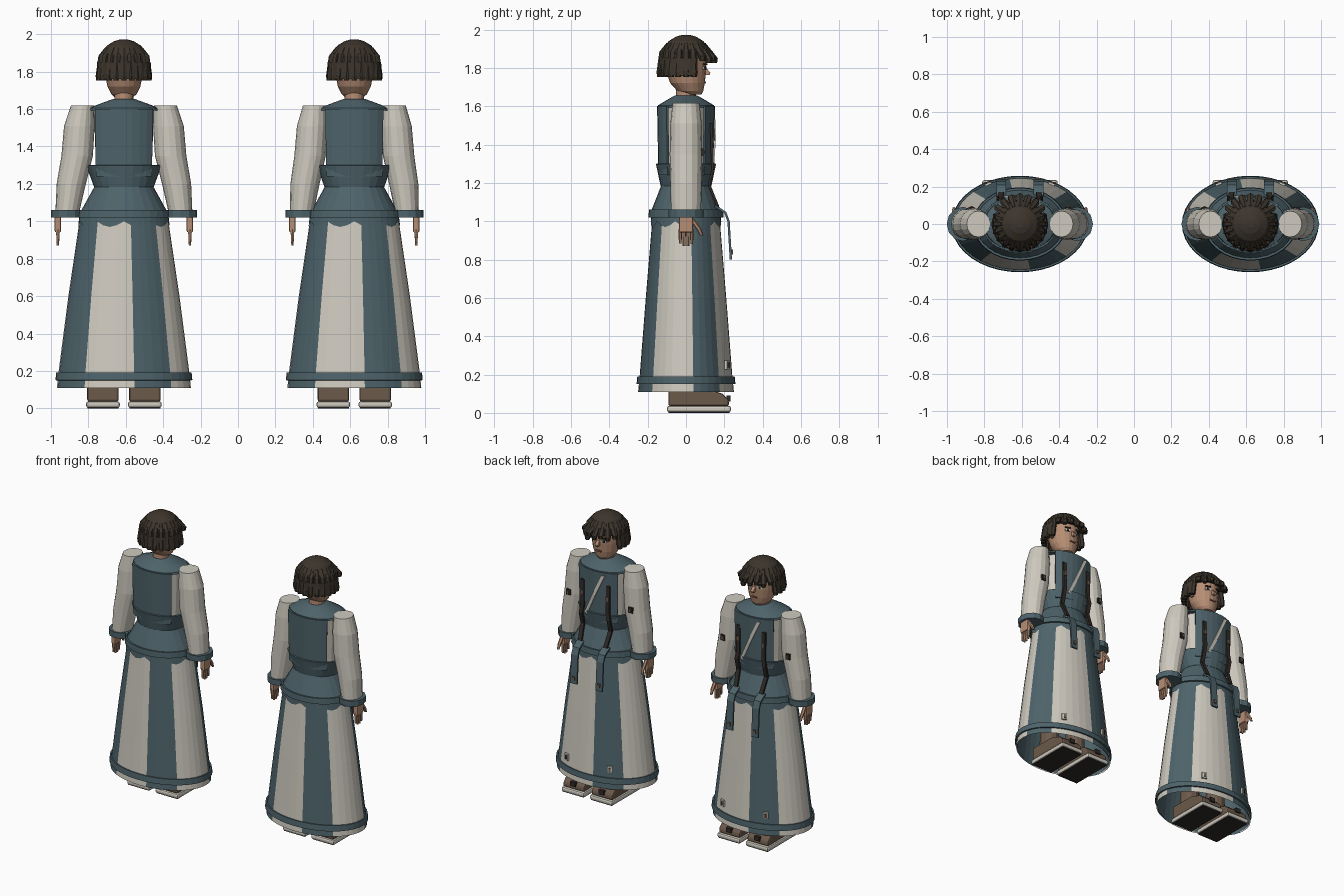
import bpy, bmesh, math
from mathutils import Vector

if "Cube" in bpy.data.objects:
    bpy.data.objects.remove(bpy.data.objects["Cube"])


def material(name, rgb):
    m = bpy.data.materials.new(name)
    m.use_nodes = True
    m.diffuse_color = (*rgb, 1)
    bsdf = next(n for n in m.node_tree.nodes if n.type == 'BSDF_PRINCIPLED')
    bsdf.inputs["Base Color"].default_value = (*rgb, 1)
    return m


TEAL = material("teal cloth", (.075, .125, .145))
CREAM = material("cream cloth", (.62, .59, .52))
SKIN = material("skin", (.47, .27, .175))
HAIR = material("dark hair", (.045, .035, .025))
BROWN = material("brown leather", (.15, .1, .07))
DARK = material("dark leather", (.03, .024, .02))
LIP = material("lips", (.3, .11, .08))

origin = Vector((0, 0, 0))


def finish(name, bm, mats, thickness=0, bevel=0, normals=True):
    if normals:
        bmesh.ops.recalc_face_normals(bm, faces=bm.faces)
    me = bpy.data.meshes.new(name)
    bm.to_mesh(me)
    bm.free()
    ob = bpy.data.objects.new(name, me)
    bpy.context.collection.objects.link(ob)
    ob.location = origin
    for m in mats:
        me.materials.append(m)
    if thickness:
        mod = ob.modifiers.new("thickness", 'SOLIDIFY')
        mod.thickness = thickness
        mod.offset = 0
    if bevel:
        mod = ob.modifiers.new("bevel", 'BEVEL')
        mod.width = bevel
        mod.segments = 2
    return ob


def loft(name, rings, mats, n=20, arc=(0, 360), caps=True, rule=None, thickness=0, wave=0):
    """Skin elliptical rings (z, rx, ry, cx, cy); angle 0 points to -y."""
    bm = bmesh.new()
    full = arc[1] - arc[0] == 360
    count = n if full else n + 1
    rows = []
    for k, ring in enumerate(rings):
        z, rx, ry, cx, cy = (tuple(ring) + (0, 0))[:5]
        row = []
        for i in range(count):
            a = math.radians(arc[0] + (arc[1] - arc[0]) * i / n)
            dip = wave * abs(math.sin(i * math.pi / 4)) if k == 0 else 0
            row.append(bm.verts.new((cx + rx * math.sin(a), cy - ry * math.cos(a), z - dip)))
        rows.append(row)
    for low, high in zip(rows, rows[1:]):
        for i in range(n):
            j = (i + 1) % count
            f = bm.faces.new((low[i], low[j], high[j], high[i]))
            if rule:
                f.material_index = rule(arc[0] + (arc[1] - arc[0]) * (i + .5) / n)
    if full and caps:
        bm.faces.new(rows[0][::-1])
        bm.faces.new(rows[-1])
    return finish(name, bm, mats, thickness)


def box(name, centre, size, mat, turn=0, bevel=0):
    bm = bmesh.new()
    bmesh.ops.create_cube(bm, size=1)
    bmesh.ops.scale(bm, vec=size, verts=bm.verts)
    ob = finish(name, bm, [mat], bevel=bevel)
    ob.location = origin + Vector(centre)
    ob.rotation_euler.z = turn
    return ob


def ribbon(name, path, width, mat, thickness=.008):
    bm = bmesh.new()
    rows = [[bm.verts.new((x + s * width / 2, y, z)) for s in (-1, 1)] for x, y, z in path]
    for a, b in zip(rows, rows[1:]):
        bm.faces.new((a[0], a[1], b[1], b[0]))
    return finish(name, bm, [mat], thickness)


def prism(name, profile, x, width, mat, bevel=0):
    """Extrude a (y, z) outline along x."""
    bm = bmesh.new()
    f = bm.faces.new([bm.verts.new((x - width / 2, y, z)) for y, z in profile])
    new = bmesh.ops.extrude_face_region(bm, geom=[f])["geom"]
    bmesh.ops.translate(bm, vec=(width, 0, 0), verts=[v for v in new if isinstance(v, bmesh.types.BMVert)])
    return finish(name, bm, [mat], bevel=bevel)


def stripe(deg):
    teal = ((9, 45), (99, 135), (189, 225), (279, 324))
    return 0 if any(a < deg < b for a, b in teal) else 1


def build_dress():
    loft("skirt", [(.11, .358, .25), (.19, .35, .242), (.6, .297, .21), (1.02, .235, .175)],
         [TEAL, CREAM], 40, caps=False, rule=stripe)
    loft("skirt_lining", [(.115, .352, .244), (.5, .3, .212)], [TEAL], 40, caps=False)
    loft("hem_trim", [(.15, .361, .253), (.19, .357, .249)], [TEAL], 40, caps=False, thickness=.01)
    loft("scalloped_edge", [(1.0, .245, .184), (1.05, .236, .18)], [TEAL], 40, caps=False, wave=.03)
    loft("peplum", [(1.04, .238, .187), (1.19, .155, .128)], [TEAL], 24)
    loft("peplum_band", [(1.02, .246, .19), (1.06, .242, .187)], [TEAL], 32, caps=False, thickness=.012)
    loft("waistband", [(1.185, .155, .128), (1.3, .197, .152)], [TEAL], 24, caps=False, thickness=.01)
    loft("shirt_body", [(1.18, .15, .12), (1.3, .15, .118), (1.6, .16, .12)], [CREAM], 20)
    for name, mid in (("back_panel", 0), ("front_panel", 180)):
        loft(name, [(1.24, .197, .138), (1.6, .205, .145)], [TEAL], 8, arc=(mid - 48, mid + 48), thickness=.012)
    loft("yoke", [(1.592, .195, .146), (1.605, .19, .145), (1.635, .11, .095), (1.655, .055, .06)], [TEAL], 24)
    # Front sash, braces, hanging tails and buckles
    ribbon("sash", [(-.07, .147, 1.58), (0, .152, 1.43), (.07, .142, 1.28)], .025, CREAM)
    for s in (-1, 1):
        ribbon("brace", [(s * .1, .132, 1.51), (s * .1, .137, 1.32), (s * .11, .14, 1.27),
                         (s * .11, .12, 1.19), (s * .1, .165, 1.08)], .028, DARK, .014)
        box("brace_buckle", (s * .1, .141, 1.42), (.022, .01, .03), BROWN)
        ribbon("tail", [(s * .1, .15, 1.08), (s * .1, .205, 1.045), (s * .1, .222, 1.0),
                        (s * .1, .234, .8)], .052, TEAL, .012)
        box("tail_button", (s * .1, .239, .84), (.02, .012, .025), BROWN)
        box("skirt_tag", (s * .17, .214, .25), (.035, .012, .045), CREAM, -s * .4)
        box("skirt_tag_button", (s * .172, .221, .25), (.014, .01, .025), BROWN, -s * .4)


def build_arms(spread):
    for s in (-1, 1):
        wrist = s * (.305 - spread)
        top = s * (.222 - spread * .4)
        mid = s * (.238 - spread * .6)
        loft("sleeve", [(1.03, .062, .078, wrist), (1.2, .078, .082, (wrist + mid) / 2 + s * .01),
                        (1.35, .084, .085, mid + s * .012), (1.51, .082, .082, mid),
                        (1.618, .062, .07, top)], [CREAM], 16)
        loft("cuff", [(1.02, .086, .092, wrist), (1.06, .086, .092, wrist)], [TEAL], 12)
        box("sleeve_buckle", (mid + s * .02, .085, 1.36), (.032, .014, .04), DARK)
        box("sleeve_buckle_pin", (mid + s * .02, .092, 1.36), (.012, .008, .018), BROWN)
        # Hand with four fingers and a thumb
        hx = wrist + s * .048
        box("palm", (hx, .0, .985), (.035, .075, .09), SKIN, bevel=.01)
        for i, low in enumerate((.885, .87, .87, .88)):
            y = -.03 + i * .02
            loft("finger", [(low, .007, .007, hx, y), (.96, .012, .01, hx, y)], [SKIN], 6)
        loft("thumb", [(.925, .008, .009, hx, .082), (.96, .012, .013, hx, .066),
                       (1.01, .013, .016, hx, .03)], [SKIN], 6)


def build_head():
    loft("neck", [(1.62, .052, .052), (1.74, .05, .05)], [SKIN], 16)
    loft("face", [(1.66, .045, .045, 0, .035), (1.68, .068, .068, 0, .022), (1.72, .088, .09, 0, .008),
                  (1.78, .1, .104), (1.86, .105, .108), (1.93, .08, .08)], [SKIN], 20)
    prism("nose", [(.09, 1.815), (.128, 1.775), (.122, 1.762), (.085, 1.762)], 0, .024, SKIN, .004)
    box("mouth", (0, .1, 1.724), (.04, .008, .01), LIP)
    for s in (-1, 1):
        box("eye_white", (s * .042, .096, 1.8), (.034, .008, .015), CREAM, -s * .4)
        box("iris", (s * .042, .1, 1.8), (.014, .008, .015), DARK, -s * .4)
        box("eyebrow", (s * .042, .1, 1.82), (.04, .009, .008), HAIR, -s * .4)
        loft("ear", [(1.755, .008, .014, s * .105, .01), (1.8, .012, .022, s * .11, .005)], [SKIN], 8)
    # Bobbed hair: crown, back curtain and separate locks
    loft("hair_crown", [(1.85, .132, .132), (1.9, .122, .122), (1.94, .09, .09), (1.963, .052, .052),
                        (1.972, .02, .02)], [HAIR], 20)
    loft("hair_back", [(1.76, .14, .135), (1.85, .134, .132)], [HAIR], 16, arc=(-112, 112), thickness=.02)
    count = 20
    for i in range(count):
        deg = i * 360 / count
        a = math.radians(deg)
        fringe = abs(deg - 180) < 64
        low = 1.825 + .012 * (i % 2) if fringe else 1.752
        out = .014 if fringe else .002

        def lock_ring(z, r, size):
            return (z, size, size, r * math.sin(a), -r * math.cos(a))
        loft("hair_lock", [lock_ring(low, .132 + out, .016), lock_ring(low + .025, .132 + out, .02),
                           lock_ring(1.885, .118, .021), lock_ring(1.93, .09, .012)], [HAIR], 6)


def build_shoes():
    for s in (-1, 1):
        x = s * .112
        box("sole", (x, .068, .02), (.18, .334, .034), CREAM, bevel=.012)
        box("sole_underside", (x, .068, .003), (.165, .318, .006), DARK)
        prism("shoe", [(-.092, .035), (.225, .035), (.222, .07), (.19, .1), (.1, .13), (-.092, .13)],
              x, .168, BROWN, .012)
        loft("stocking", [(.11, .068, .07, x, -.01), (.4, .06, .065, x, -.01)], [BROWN], 12)
        box("shoe_buckle", (x, .222, .075), (.04, .022, .03), DARK)


# Two matching figures; the second holds its arms a little closer
for offset, spread in ((-.61, 0), (.622, .022)):
    origin = Vector((offset, 0, 0))
    build_dress()
    build_arms(spread)
    build_head()
    build_shoes()
